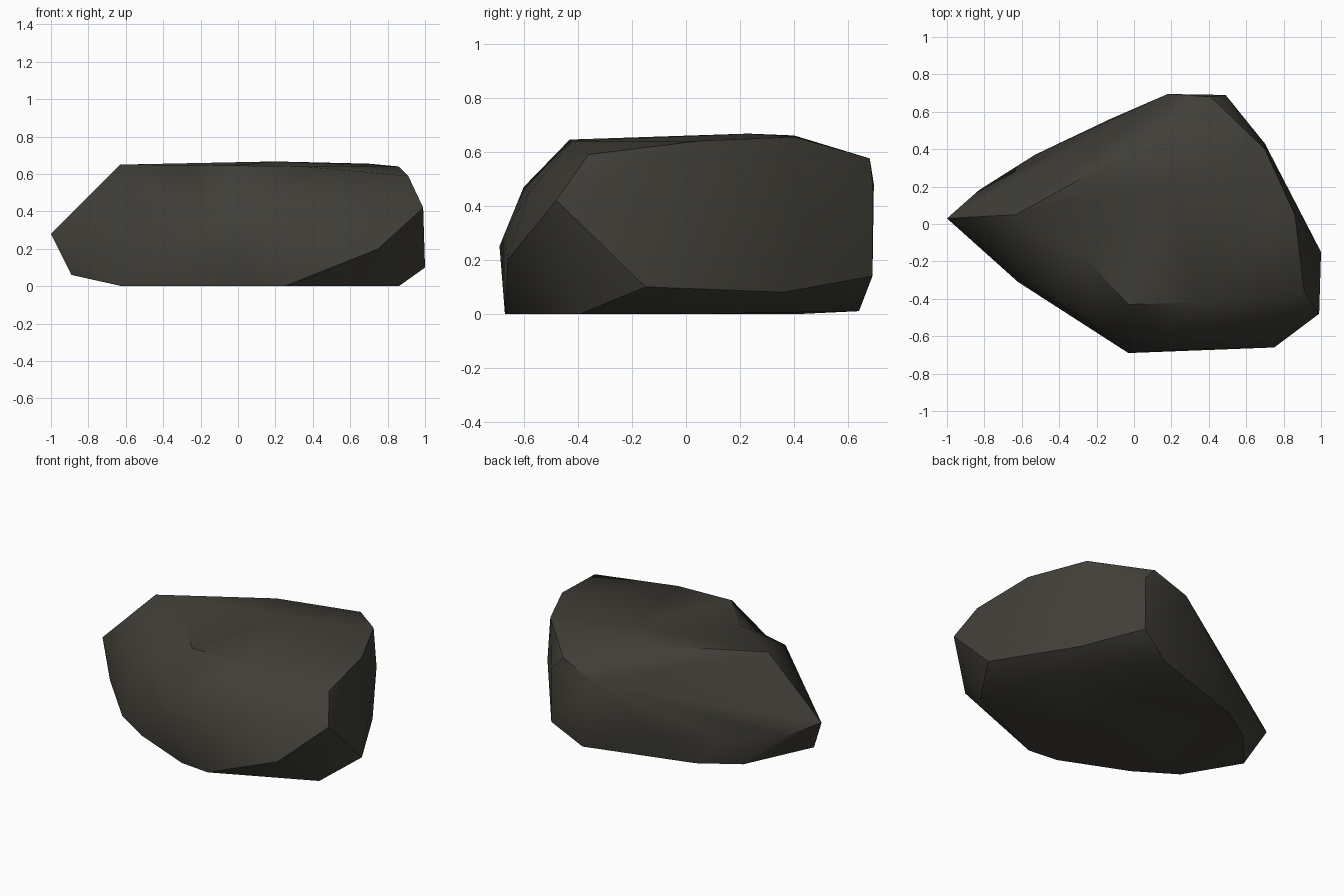
import bpy
import bmesh
import math

default_cube = bpy.data.objects.get("Cube")
if default_cube:
    bpy.data.objects.remove(default_cube, do_unlink=True)


def flat_material(name, colour):
    material = bpy.data.materials.new(name)
    material.use_nodes = True
    material.diffuse_color = colour
    shader = next(n for n in material.node_tree.nodes if n.type == 'BSDF_PRINCIPLED')
    shader.inputs["Base Color"].default_value = colour
    shader.inputs["Roughness"].default_value = 0.9
    return material


# Corner points of the boulder, grouped by the side they shape
underside = [(-.62, -.31, 0), (-.37, -.47, 0), (.05, -.65, 0), (.25, -.67, 0),
             (.86, -.39, 0), (.72, .08, 0), (.3, .64, .01), (-.37, .43, 0),
             (-.61, .28, 0)]
pointed_end = [(-1, .03, .28), (-.89, -.05, .06), (-.83, .18, .2)]
crown = [(-.63, .05, .65), (-.28, .24, .656), (0, .4, .66), (.2, .23, .667),
         (.7, .4, .655), (.86, .05, .64), (.91, -.36, .59), (.35, -.42, .64)]
front_side = [(-.03, -.69, .25), (.3, -.67, .3), (.1, -.6, .47),
              (.6, -.58, .45), (.75, -.66, .2)]
blunt_end = [(.99, -.48, .42), (1, -.15, .1), (.72, .36, .08), (.7, .43, .39)]
back_side = [(.49, .69, .14), (.49, .69, .49), (.41, .68, .575),
             (.18, .695, .48), (-.13, .56, .19), (-.53, .37, .17)]

bm = bmesh.new()
for group in (underside, pointed_end, crown, front_side, blunt_end, back_side):
    for point in group:
        bm.verts.new(point)

# Corners around the chipped notch
notch_left = bm.verts.new((-.46, -.37, .49))
notch_right = bm.verts.new((-.03, -.43, .645))
notch_foot = bm.verts.new((-.2, -.54, .42))
notch_head = bm.verts.new((-.33, -.25, .655))

# Chiselled outer skin
hull = bmesh.ops.convex_hull(bm, input=list(bm.verts), use_existing_faces=False)
loose = [v for v in bm.verts if not v.link_faces]
bmesh.ops.delete(bm, geom=loose, context='VERTS')

# Turn the bridging edge into a valley, then sink its upper end
if notch_left.is_valid and notch_right.is_valid:
    bridge = bm.edges.get((notch_left, notch_right))
    if bridge:
        bmesh.utils.edge_rotate(bridge, True)
if notch_head.is_valid:
    notch_head.co = (-.27, -.17, .648)
bmesh.ops.recalc_face_normals(bm, faces=list(bm.faces))

mesh = bpy.data.meshes.new("boulder")
bm.to_mesh(mesh)
bm.free()
mesh.materials.append(flat_material("dark olive stone", (.05, .048, .038, 1)))

boulder = bpy.data.objects.new("boulder", mesh)
bpy.context.collection.objects.link(boulder)

# Soft faces with crisp chipped edges
bpy.ops.object.select_all(action='DESELECT')
boulder.select_set(True)
bpy.context.view_layer.objects.active = boulder
bpy.ops.object.shade_smooth_by_angle(angle=math.radians(40))
